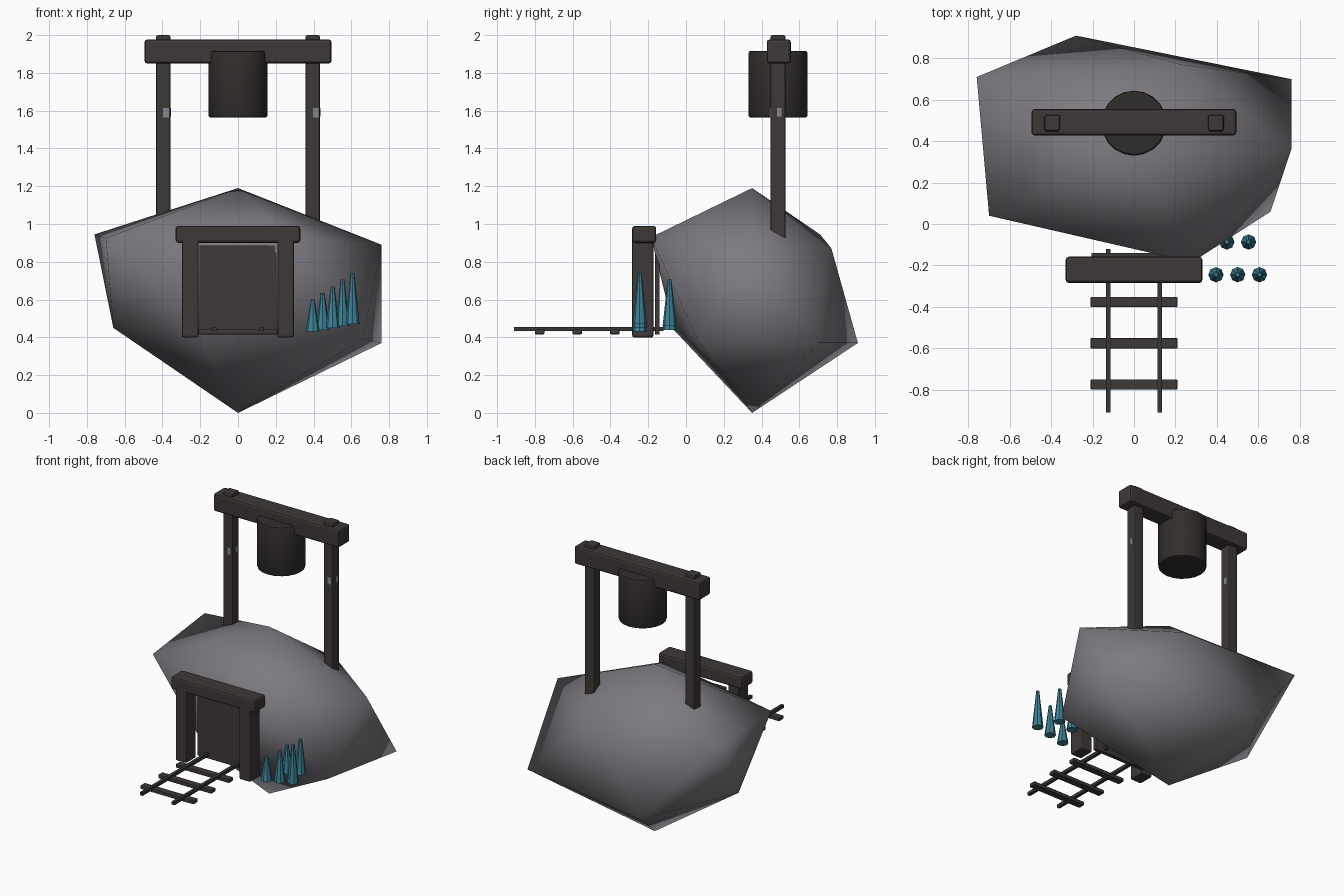
import bpy, bmesh, math
from mathutils import Vector

if "Cube" in bpy.data.objects:
    bpy.data.objects.remove(bpy.data.objects["Cube"])


def material(name, rgb):
    m = bpy.data.materials.new(name)
    m.diffuse_color = (*rgb, 1)
    m.use_nodes = True
    m.node_tree.nodes["Principled BSDF"].inputs["Base Color"].default_value = m.diffuse_color
    return m


STONE = material("stone_grey", (0.205, 0.195, 0.215))
TIMBER = material("dark_timber", (0.047, 0.040, 0.038))
BARREL = material("blackened_wood", (0.030, 0.026, 0.024))
IRON = material("rail_iron", (0.040, 0.037, 0.037))
BOLT = material("bolt_grey", (0.25, 0.25, 0.27))
CRYSTAL = material("teal_crystal", (0.045, 0.225, 0.305))


def finish(name, bm, mat, smooth=False):
    bmesh.ops.recalc_face_normals(bm, faces=bm.faces)
    me = bpy.data.meshes.new(name)
    for f in bm.faces:
        f.smooth = smooth
    bm.to_mesh(me)
    bm.free()
    me.materials.append(mat)
    ob = bpy.data.objects.new(name, me)
    bpy.context.collection.objects.link(ob)
    return ob


def bevel(ob, width, segments=2):
    mod = ob.modifiers.new("soft_edges", 'BEVEL')
    mod.width, mod.segments = width, segments
    mod.limit_method = 'ANGLE'
    mod.angle_limit = math.radians(40)


def box(name, x, y, z, mat, soft=0.0):
    """Box given by its (min, max) on each axis."""
    bm = bmesh.new()
    bmesh.ops.create_cube(bm, size=1)
    for v in bm.verts:
        v.co = Vector([(a + b) / 2 + c * (b - a) for (a, b), c in zip((x, y, z), v.co)])
    ob = finish(name, bm, mat)
    if soft:
        bevel(ob, soft)
    return ob


def cone(name, loc, r1, r2, h, sides, mat):
    bm = bmesh.new()
    bmesh.ops.create_cone(bm, cap_ends=True, segments=sides, radius1=r1, radius2=r2, depth=h)
    bmesh.ops.translate(bm, vec=loc, verts=bm.verts)
    return finish(name, bm, mat)


# Floating boulder: uneven twenty-sided solid, smooth shaded
TOP, BOTTOM = (0, 0.35, 1.19), (0, 0.35, 0)
UPPER = [(0.28, -0.185, 0.93), (0.76, 0.36, 0.89), (0.23, 0.77, 0.87),
         (-0.76, 0.71, 0.945), (-0.70, 0.04, 0.925)]
LOWER = [(0.66, 0.06, 0.39), (0.76, 0.70, 0.37), (-0.28, 0.91, 0.37),
         (-0.66, 0.35, 0.45), (-0.22, -0.065, 0.44)]
bm = bmesh.new()
top, bottom = bm.verts.new(TOP), bm.verts.new(BOTTOM)
up = [bm.verts.new(p) for p in UPPER]
lo = [bm.verts.new(p) for p in LOWER]
for i in range(5):
    j = (i + 1) % 5
    bm.faces.new((top, up[i], up[j]))
    bm.faces.new((up[i], lo[i], up[j]))
    bm.faces.new((lo[i], lo[j], up[j]))
    bm.faces.new((bottom, lo[j], lo[i]))
finish("boulder", bm, STONE, True)

# Hoist frame on top
box("hoist_beam", (-0.495, 0.495), (0.428, 0.555), (1.85, 1.977), TIMBER, 0.014)
for side, s in (("left", -1), ("right", 1)):
    cx = s * 0.396
    box(f"hoist_post_{side}", (cx - 0.038, cx + 0.038), (0.448, 0.526), (0.85, 2.0), TIMBER, 0.01)
    # bolt plates barely proud of the post faces
    box(f"bolt_front_{side}", (cx, cx + 0.03), (0.445, 0.449), (1.565, 1.615), BOLT)
    box(f"bolt_side_{side}", (cx + 0.036, cx + 0.040), (0.482, 0.505), (1.57, 1.615), BOLT)

# Hanging barrel
barrel = cone("hoist_barrel", (0, 0.487, 1.74), 0.157, 0.157, 0.352, 20, BARREL)
bevel(barrel, 0.012)
for p in barrel.data.polygons:
    p.use_smooth = len(p.vertices) == 4

# Mine entrance
for side, s in (("left", -1), ("right", 1)):
    cx = s * 0.252
    box(f"entrance_post_{side}", (cx - 0.044, cx + 0.044), (-0.285, -0.172), (0.40, 0.93), TIMBER, 0.01)
box("entrance_lintel", (-0.33, 0.33), (-0.285, -0.158), (0.90, 0.99), TIMBER, 0.014)
box("entrance_panel", (-0.205, 0.205), (-0.165, -0.14), (0.415, 0.885), TIMBER)

# Cart track
for side, s in (("left", -1), ("right", 1)):
    cx = s * 0.125
    box(f"rail_{side}", (cx - 0.011, cx + 0.011), (-0.91, -0.12), (0.434, 0.456), IRON)
for i in range(3):
    cy = -0.377 - 0.199 * i
    box(f"track_tie_{i + 1}", (-0.21, 0.21), (cy - 0.025, cy + 0.025), (0.416, 0.442), TIMBER, 0.005)

# Crystal cluster, two staggered rows rising to the right
for i in range(5):
    h = 0.17 + 0.025 * i
    cone(f"crystal_{i + 1}", (0.396 + 0.0525 * i, -0.087 if i % 2 else -0.245, 0.515 + 0.0225 * i),
         0.037, 0.010, h, 8, CRYSTAL)
